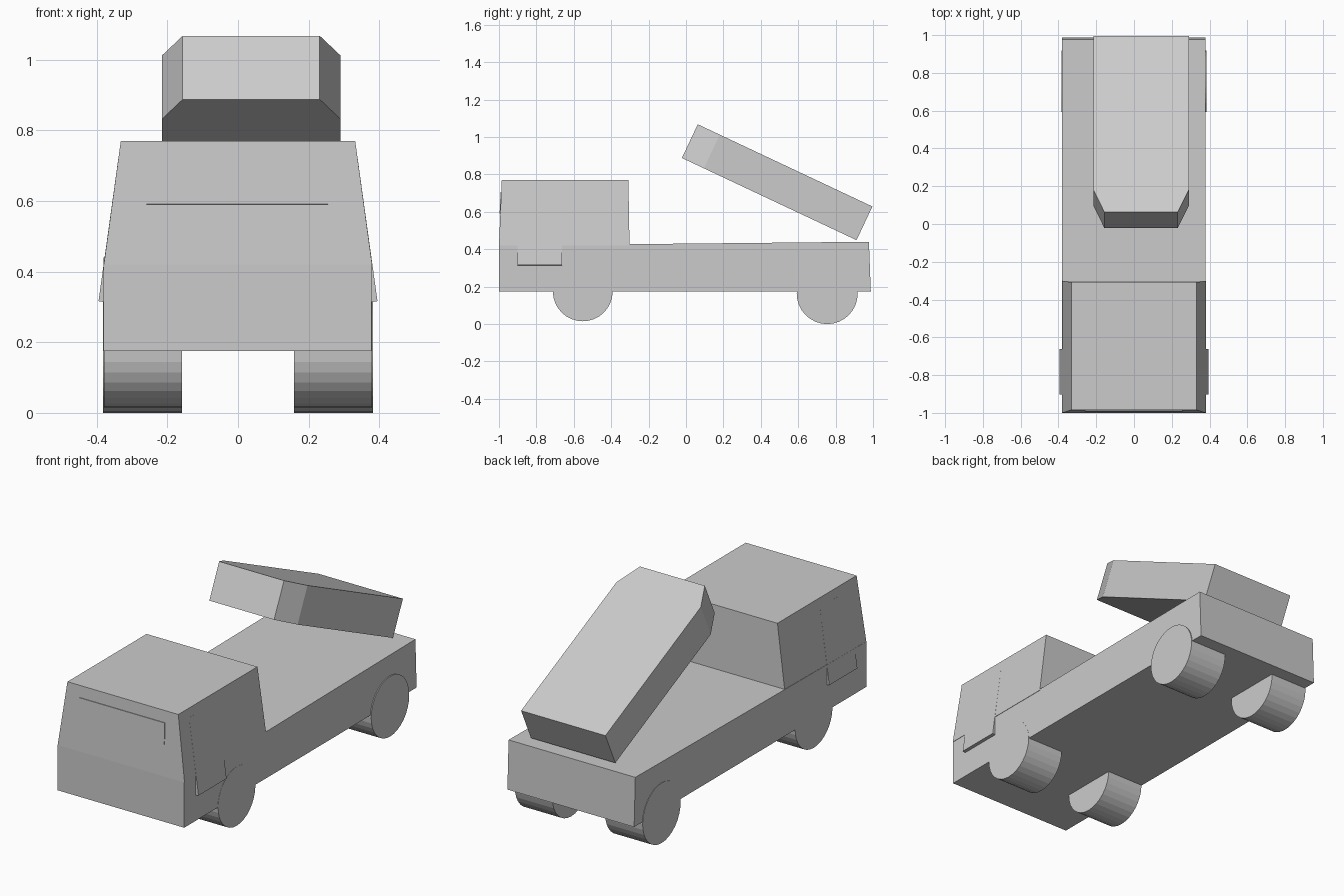
import bpy, bmesh
from math import pi, radians, atan2, cos, sin
from mathutils import Matrix

if "Cube" in bpy.data.objects:
    bpy.data.objects.remove(bpy.data.objects["Cube"])


def add_object(name, bm):
    bmesh.ops.recalc_face_normals(bm, faces=bm.faces)
    mesh = bpy.data.meshes.new(name)
    bm.to_mesh(mesh)
    bm.free()
    ob = bpy.data.objects.new(name, mesh)
    bpy.context.collection.objects.link(ob)
    return ob


def loft(name, lower, upper, matrix=Matrix()):
    """Solid joining two outlines that have the same number of points."""
    bm = bmesh.new()
    a = [bm.verts.new(matrix @ Matrix.Translation(p).translation) for p in lower]
    b = [bm.verts.new(matrix @ Matrix.Translation(p).translation) for p in upper]
    bm.faces.new(a[::-1])
    bm.faces.new(b)
    n = len(a)
    for i in range(n):
        j = (i + 1) % n
        bm.faces.new((a[i], a[j], b[j], b[i]))
    return add_object(name, bm)


def rect(w, y0, y1, z):
    return [(-w, y0, z), (w, y0, z), (w, y1, z), (-w, y1, z)]


def box(name, size, matrix):
    bm = bmesh.new()
    bmesh.ops.create_cube(bm, size=1)
    bmesh.ops.scale(bm, vec=size, verts=bm.verts)
    bmesh.ops.transform(bm, matrix=matrix, verts=bm.verts)
    return add_object(name, bm)


# Chassis: side profile extruded across the width
profile = [(-1.0, 0.175), (0.988, 0.175), (0.978, 0.44), (-1.0, 0.42)]
loft("chassis", [(-0.381, y, z) for y, z in profile],
     [(0.378, y, z) for y, z in profile])

# Cab tapering towards the roof
loft("cab", rect(0.38, -1.0, -0.302, 0.42), rect(0.332, -0.985, -0.308, 0.77))

# Windscreen panel lying on the sloped front
box("windscreen", (0.515, 0.02, 0.115),
    Matrix.Translation((-0.002, -0.984, 0.648)) @ Matrix.Rotation(radians(-2.5), 4, 'X'))

# Door panels leaning with the cab sides
for side, label in ((-1, "left"), (1, "right")):
    box(label + "_door", (0.02, 0.24, 0.41),
        Matrix.Translation((side * 0.357, -0.782, 0.518))
        @ Matrix.Rotation(side * radians(-7.9), 4, 'Y'))

# Wheels: (label, y, z, radius, outer x)
for label, y, z, r, outer in (("front", -0.552, 0.175, 0.16, 0.379),
                              ("rear", 0.755, 0.163, 0.163, 0.383)):
    for side, hand in ((-1, "left"), (1, "right")):
        bm = bmesh.new()
        bmesh.ops.create_cone(bm, cap_ends=True, segments=32, radius1=r, radius2=r,
                              depth=outer - 0.158,
                              matrix=Matrix.Translation((side * (outer + 0.158) / 2, y, z))
                              @ Matrix.Rotation(pi / 2, 4, 'Y'))
        add_object(f"{label}_{hand}_wheel", bm)

# Raised tipping bed: plan outline with clipped front corners, tilted
w, front_w, length, clip, height = 0.2525, 0.194, 1.032, 0.13, 0.199
plan = [(-front_w, 0), (front_w, 0), (w, clip), (w, length), (-w, length), (-w, clip)]
tilt = Matrix.Translation((0.0375, -0.022, 0.888)) @ Matrix.Rotation(radians(-25.2), 4, 'X')
loft("tipping_bed", [(x, y, 0) for x, y in plan],
     [(x, y, height) for x, y in plan], tilt)
